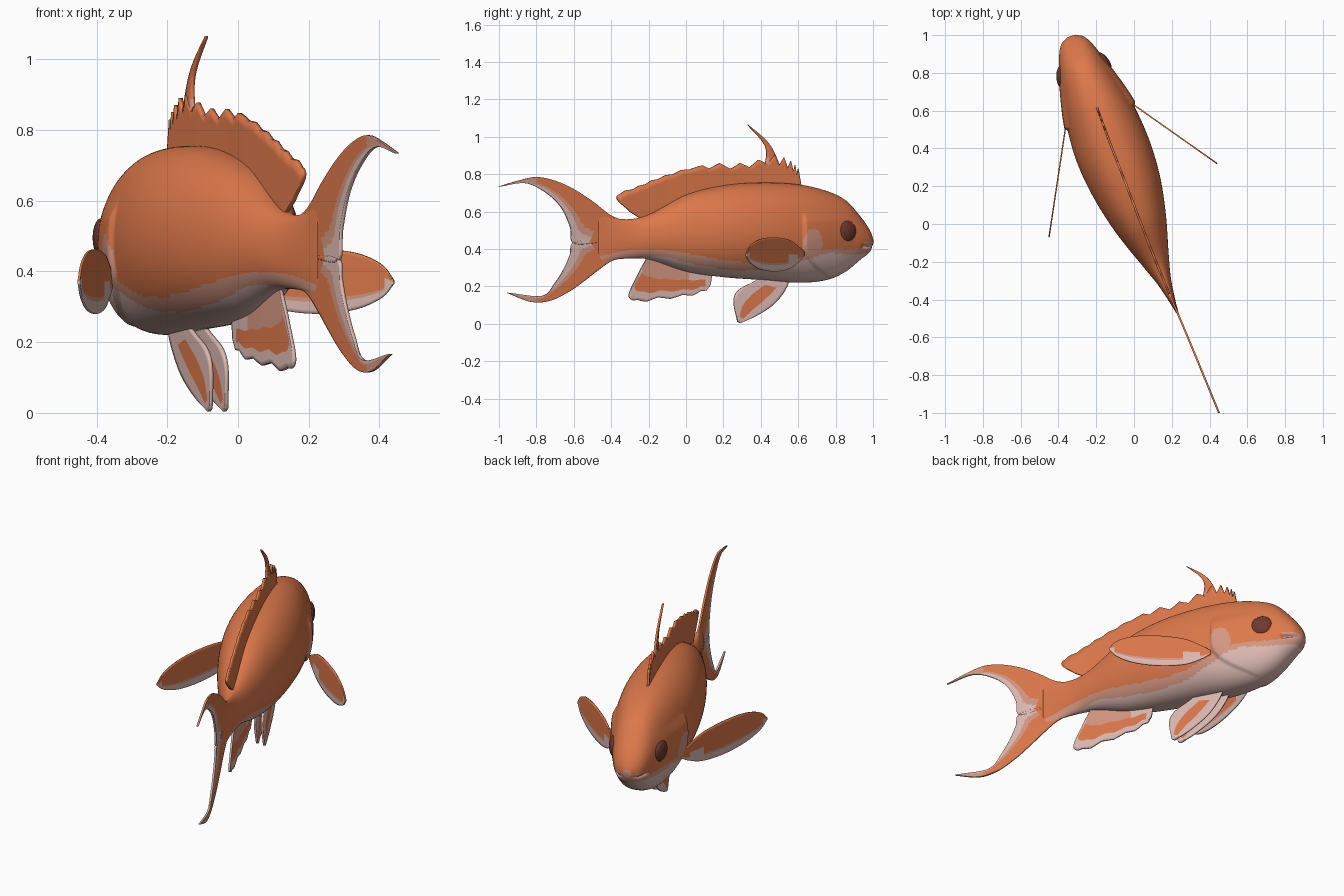
import bpy, math
from mathutils import Vector

if "Cube" in bpy.data.objects:
    bpy.data.objects.remove(bpy.data.objects["Cube"])

def material(name, c):
    m = bpy.data.materials.new(name)
    m.diffuse_color = (*c, 1)
    m.use_nodes = True
    m.node_tree.nodes["Principled BSDF"].inputs["Base Color"].default_value = m.diffuse_color
    return m

MATS = [material("orange", (0.73, 0.19, 0.07)), material("peach", (0.67, 0.31, 0.225)),
        material("pale pink", (0.73, 0.49, 0.45)), material("eye brown", (0.16, 0.04, 0.028))]
ORANGE, PEACH, PALE, EYE = range(4)

def smooth_at(keys, t):
    """Smooth curve through (t, a, b...) keys with rising t; returns tuple of values."""
    n = len(keys)
    t = min(max(t, keys[0][0]), keys[-1][0])
    i = max(k for k in range(n - 1) if keys[k][0] <= t)
    def slope(k, c):
        a, b = keys[max(k - 1, 0)], keys[min(k + 1, n - 1)]
        return (b[c] - a[c]) / (b[0] - a[0])
    p, q = keys[i], keys[i + 1]
    h = q[0] - p[0]
    u = (t - p[0]) / h
    return tuple((2*u**3 - 3*u*u + 1) * p[c] + (u**3 - 2*u*u + u) * h * slope(i, c)
                 + (3*u*u - 2*u**3) * q[c] + (u**3 - u*u) * h * slope(i + 1, c)
                 for c in range(1, len(p)))

# y, centre x
SPINE = [(-1, .45), (-.6, .285), (-.4, .2), (-.2, .117), (0, .038), (.2, -.038), (.4, -.116),
         (.6, -.19), (.8, -.265), (.9, -.30), (1, -.335)]
# y, half width, top z, bottom z
BODY = [(-.47, .006, .60, .32), (-.4, .018, .57, .34), (-.3, .04, .56, .35), (-.2, .073, .585, .345),
        (0, .14, .69, .28), (.2, .185, .74, .25), (.4, .2, .755, .235), (.6, .182, .745, .22),
        (.75, .15, .71, .235), (.85, .12, .66, .28), (.93, .09, .57, .345),
        (.975, .06, .505, .38), (.995, .022, .46, .42)]
# y, lower limit of orange, upper limit of pale belly
BELLY = [(-.47, .36, .33), (-.3, .395, .35), (-.15, .395, .36), (0, .37, .32), (.2, .335, .29),
         (.4, .33, .29), (.55, .365, .33), (.7, .40, .375), (.85, .40, .37), (1, .41, .38)]

def cx(y):
    return smooth_at(SPINE, y)[0]

def side_dir(y):
    lo, hi = max(y - .12, -1), min(y + .12, 1)
    return Vector((hi - lo, -(cx(hi) - cx(lo)), 0)).normalized()

def make(name, verts, faces, slots, thick=0):
    me = bpy.data.meshes.new(name)
    me.from_pydata(verts, [], faces)
    for m in MATS:
        me.materials.append(m)
    for p, s in zip(me.polygons, slots):
        p.material_index = s
        p.use_smooth = True
    me.update()
    ob = bpy.data.objects.new(name, me)
    bpy.context.collection.objects.link(ob)
    if thick:
        mod = ob.modifiers.new("thickness", 'SOLIDIFY')
        mod.thickness, mod.offset = thick, 0
    return ob

# Body: oval rings along the bent spine, with raised gill covers and a mouth groove
RINGS, SEG = 240, 144
Y0, Y1 = -.47, .995
verts, faces, slots, info = [], [], [], []
for i in range(RINGS + 1):
    y = Y0 + (Y1 - Y0) * i / RINGS
    hw, top, bot = smooth_at(BODY, y)
    n, c = side_dir(y), Vector((cx(y), y, (top + bot) / 2))
    for j in range(SEG):
        a = 2 * math.pi * j / SEG
        ca, sa = math.cos(a), math.sin(a)
        w = hw * math.copysign(abs(ca) ** .9, ca)
        z = c.z + sa * (top - bot) / 2
        d = y - (.56 + 6 * max(0, .42 - z) ** 2)
        if d > 0 and z < .6:
            w += math.copysign(.016, ca) * abs(ca) ** .5 * min(1, d / .015) * max(0, 1 - d / .3) * min(1, (.6 - z) / .05)
        if y > .91:
            w *= 1 - .22 * max(0, 1 - abs(z - .415) / .012)
        verts.append(c + n * w + Vector((0, 0, z - c.z)))
        info.append((y, z))
for i in range(RINGS):
    for j in range(SEG):
        k = (j + 1) % SEG
        f = (i*SEG + j, i*SEG + k, (i+1)*SEG + k, (i+1)*SEG + j)
        faces.append(f)
        y = sum(info[v][0] for v in f) / 4
        z = sum(info[v][1] for v in f) / 4
        hi, lo = smooth_at(BELLY, y)
        gill = ((y - .615) / .055) ** 2 + ((z - .43) / .08) ** 2 < 1
        lip = y > .92 and abs(z - .415) < .022
        slots.append(PALE if z < lo else PEACH if z < hi or gill or lip else ORANGE)
faces += [tuple(range(SEG))[::-1], tuple(range(RINGS*SEG, (RINGS+1)*SEG))]
slots += [ORANGE, PEACH]
make("body", verts, faces, slots)

# Eyes
for side, label in ((1, "right"), (-1, "left")):
    n = side_dir(.82)
    hw = smooth_at(BODY, .82)[0]
    bpy.ops.mesh.primitive_uv_sphere_add(segments=24, ring_count=14, radius=1,
        location=Vector((cx(.82), .82, .495)) + n * side * hw * .94,
        rotation=(0, 0, math.atan2(n.y, n.x) + side * .3))
    eye = bpy.context.object
    eye.name = label + "_eye"
    eye.scale = (.024, .057, .055)
    eye.data.materials.append(MATS[EYE])
    bpy.ops.object.shade_smooth()

def fin(name, a, b, place, rule, cols=40, rows=12, teeth=None, thick=.01):
    """Sheet spanning two outline curves a and b, each a list of (along, z) points."""
    ka = [(i, *p) for i, p in enumerate(a)]
    kb = [(i, *p) for i, p in enumerate(b)]
    vs, fs, sl = [], [], []
    for i in range(cols + 1):
        u = i / cols
        p = Vector(smooth_at(ka, u * (len(a) - 1)))
        q = Vector(smooth_at(kb, u * (len(b) - 1)))
        if teeth:
            q.y += teeth(i, u)
        for j in range(rows + 1):
            r = p.lerp(q, j / rows)
            vs.append(place(r.x, r.y))
    for i in range(cols):
        for j in range(rows):
            k = i * (rows + 1) + j
            fs.append((k, k + 1, k + rows + 2, k + rows + 1))
            c = sum((Vector(vs[v]) for v in fs[-1]), Vector()) / 4
            sl.append(rule((i + .5) / cols, (j + .5) / rows, c))
    return make(name, vs, fs, sl, thick)

def midplane(y, z):
    return (cx(y), y, z)

# Forked tail
def tail_rule(u, v, c):
    if u < .2:
        return ORANGE
    if v > .65 + max(0, .35 - u):
        return PALE
    return PEACH if v > .48 + max(0, .35 - u) or c.y < -.8 else ORANGE

fin("tail_upper",
    [(-.33, .55), (-.41, .585), (-.5, .655), (-.6, .72), (-.7, .765), (-.8, .785), (-.9, .765), (-1, .735)],
    [(-.33, .44), (-.46, .435), (-.6, .43), (-.62, .52), (-.67, .625), (-.755, .705), (-.86, .752), (-1, .733)],
    midplane, tail_rule, 70, 24)
fin("tail_lower",
    [(-.33, .355), (-.4, .335), (-.47, .287), (-.55, .225), (-.63, .17), (-.73, .123), (-.83, .118), (-.955, .165)],
    [(-.33, .45), (-.46, .445), (-.6, .435), (-.62, .37), (-.65, .3), (-.70, .22), (-.77, .15), (-.955, .167)],
    midplane, tail_rule, 70, 24)

# Dorsal fin with a saw-toothed edge and one long spine
fin("dorsal_fin",
    [(y, smooth_at(BODY, y)[1] - .03) for y in (.62, .55, .45, .3, .1, -.1, -.18, -.21, -.22)],
    [(.6, .80), (.56, .84), (.47, .872), (.29, .842), (.07, .838), (-.11, .79), (-.25, .735), (-.37, .68), (-.30, .60)],
    midplane, lambda u, v, c: ORANGE, 96, 6,
    lambda i, u: (.05 if u < .3 else .03 if u < .5 else .008) * (abs(i % 6 - 3) / 3 - .4) * (u < .85), .012)
fin("dorsal_spine", [(.50, .85), (.465, .93), (.42, .99), (.33, 1.066)],
    [(.42, .84), (.43, .92), (.405, .98), (.33, 1.062)], midplane,
    lambda u, v, c: PEACH if u < .2 and v > .5 else ORANGE, 16, 3)

# Anal fin
def streak(u, v, c):
    return ORANGE if .45 < v < .78 and .1 < u < .85 else PEACH if v < .45 and u > .3 else PALE

fin("anal_fin", [(.14, .27), (.08, .285), (0, .30), (-.07, .32), (-.13, .34), (-.18, .36), (-.2, .37)],
    [(.13, .2), (.08, .17), (-.02, .148), (-.15, .135), (-.26, .122), (-.305, .155), (-.25, .28)],
    midplane, streak, 48, 14, lambda i, u: .014 * (abs(i % 8 - 4) / 4 - .5) * (u < .7))

# Pelvic fins, a close pair under the belly
for side, label in ((1, "right"), (-1, "left")):
    fin(label + "_pelvic_fin", [(.56, .25), (.53, .18), (.47, .105), (.38, .045), (.29, .004)],
        [(.42, .26), (.36, .225), (.28, .18), (.255, .12), (.275, .012)],
        lambda y, z, s=side: (cx(y) + s * .022 + (.23 - z) * .06, y, z),
        lambda u, v, c: ORANGE if .3 < v < .65 and .25 < u < .9 else PALE, 24, 14)

# Pectoral fins: upright paddles swept out to each side
def pectoral_rule(u, v, c):
    if v > .82 or (u > .88 and v > .4) or (.2 < u < .34 and v > .5):
        return PALE
    return PEACH if v > .72 else ORANGE

UPPER = [(0, .385), (.08, .41), (.25, .448), (.5, .462), (.75, .453), (.92, .42), (1, .375)]
LOWER = [(0, .365), (.08, .335), (.25, .295), (.5, .28), (.75, .292), (.92, .325), (1, .365)]
for label, root, tip in (("right", (.0, .63), (.44, .32)), ("left", (-.355, .56), (-.45, -.07))):
    fin(label + "_pectoral_fin", UPPER, LOWER,
        lambda s, z, r=root, t=tip: (r[0] + (t[0] - r[0]) * s, r[1] + (t[1] - r[1]) * s, z),
        pectoral_rule, 40, 16, thick=.007)
